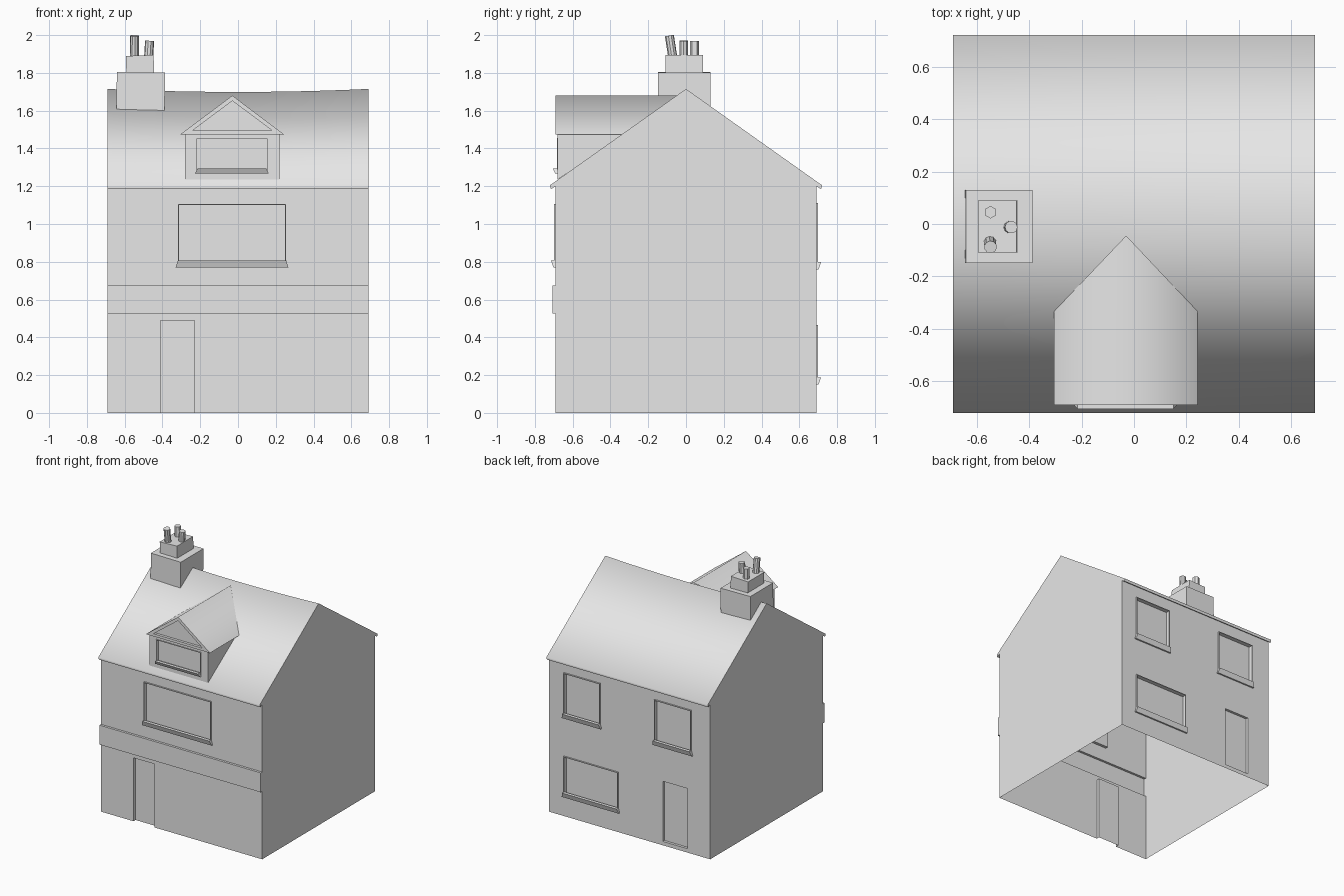
import bpy, bmesh, math
from mathutils import Matrix, Vector

cube = bpy.data.objects.get("Cube")
if cube:
    bpy.data.objects.remove(cube, do_unlink=True)

grey = bpy.data.materials.new("plain grey")
grey.use_nodes = True
grey.diffuse_color = (0.8, 0.8, 0.8, 1)
grey.node_tree.nodes["Principled BSDF"].inputs["Base Color"].default_value = (0.8, 0.8, 0.8, 1)

HALF = 0.69          # half width and depth of the walls
EAVE_Y, EAVE_Z, RIDGE_Z = 0.72, 1.205, 1.715


def finish(name, bm, smooth=None):
    mesh = bpy.data.meshes.new(name)
    bm.to_mesh(mesh)
    bm.free()
    mesh.materials.append(grey)
    obj = bpy.data.objects.new(name, mesh)
    bpy.context.collection.objects.link(obj)
    if smooth:
        bpy.ops.object.select_all(action='DESELECT')
        obj.select_set(True)
        bpy.context.view_layer.objects.active = obj
        bpy.ops.object.shade_smooth_by_angle(angle=math.radians(smooth))
    return obj


def face(bm, points):
    return bm.faces.new([bm.verts.new(p) for p in points])


def ring(rect, y, shrink=0):
    x0, x1, z0, z1 = rect
    s = shrink
    return [(x0 + s, y, z0 + s), (x1 - s, y, z0 + s), (x1 - s, y, z1 - s), (x0 + s, y, z1 - s)]


def wall(name, y, out, area, openings):
    """Wall sheet with openings given as (rect, lip height, pane offset)."""
    bm = bmesh.new()
    xs = sorted({area[0], area[1]} | {v for r, _, _ in openings for v in r[:2]})
    zs = sorted({area[2], area[3]} | {v for r, _, _ in openings for v in r[2:]})
    for x0, x1 in zip(xs, xs[1:]):
        for z0, z1 in zip(zs, zs[1:]):
            cx, cz = (x0 + x1) / 2, (z0 + z1) / 2
            if not any(r[0] < cx < r[1] and r[2] < cz < r[3] for r, _, _ in openings):
                face(bm, ring((x0, x1, z0, z1), y))
    for rect, lip, pane in openings:
        rings = [ring(rect, y)]
        if lip:
            rings += [ring(rect, y + out * lip), ring(rect, y + out * lip, 0.005)]
        rings.append(ring(rect, y + out * pane, 0.005 if lip else 0))
        for a, b in zip(rings, rings[1:]):
            for i in range(4):
                j = (i + 1) % 4
                if i or rect[2] > 0:      # a doorway at ground level has no threshold
                    face(bm, (a[i], a[j], b[j], b[i]))
        face(bm, rings[-1])
    bmesh.ops.remove_doubles(bm, verts=bm.verts, dist=1e-5)
    if out > 0:
        bmesh.ops.reverse_faces(bm, faces=bm.faces)
    return finish(name, bm)


def sill(name, x0, x1, z0, z1, y, out):
    """Wedge sill: proud at the top, wider and tucked in at the bottom."""
    bm = bmesh.new()
    for x, s in ((x0, -1), (x1, 1)):
        for depth, z, grow in ((0, z0, 0.012), (0.012, z0, 0.012), (0.025, z1, 0), (0, z1, 0)):
            bm.verts.new((x + s * grow, y + out * depth, z))
    bmesh.ops.convex_hull(bm, input=bm.verts)
    bmesh.ops.dissolve_limit(bm, angle_limit=0.02, verts=bm.verts, edges=bm.edges)
    finish(name, bm)


# Front and back walls with windows, doors and the shop band
LIP, PANE = 0.01, -0.022
front_window = (-0.318, 0.255, 0.78, 1.105)
back_windows = {"upper_left": (0.25, 0.56, 0.77, 1.11),
                "upper_right": (-0.53, -0.215, 0.77, 1.11),
                "lower": (0.095, 0.56, 0.16, 0.465)}
wall("front_wall", -HALF, -1, (-HALF, HALF, 0, 1.2),
     [(front_window, LIP, PANE),
      ((-HALF, HALF, 0.525, 0.675), 0, 0.018),
      ((-0.41, -0.23, 0, 0.49), 0, -0.025)])
wall("back_wall", HALF, 1, (-HALF, HALF, 0, 1.2),
     [(r, LIP, PANE) for r in back_windows.values()]
     + [((-0.495, -0.285, 0.03, 0.495), 0, -0.02)])
sill("front_sill", -0.318, 0.255, 0.77, 0.807, -HALF, -1)
for label, r in back_windows.items():
    sill(label + "_back_sill", r[0], r[1], r[2] - 0.01, r[2] + 0.028, HALF, 1)

# Gable ends, including the eave tips
eave = [(HALF, 1.2), (0.715, 1.185), (EAVE_Y, EAVE_Z)]
roof_profile = [(-y, z) for y, z in eave] + [(0, RIDGE_Z)] + eave[::-1]
for label, x in (("right", -HALF), ("left", HALF)):
    bm = bmesh.new()
    outline = [(-HALF, 0)] + roof_profile + [(HALF, 0)]
    f = face(bm, [(x, y, z) for y, z in outline])
    f.normal_update()
    if f.normal.x * x < 0:
        f.normal_flip()
    finish(label + "_gable", bm)

# Main roof with a slightly sagging ridge
bm = bmesh.new()
steps = 12
rows = []
for i in range(steps + 1):
    x = HALF * (2 * i / steps - 1)
    sag = 0.016 * (1 - (x / HALF) ** 2)
    rows.append([bm.verts.new((x, y, z - (sag if y == 0 else 0))) for y, z in roof_profile])
for a, b in zip(rows, rows[1:]):
    for k in range(len(roof_profile) - 1):
        bm.faces.new((a[k], b[k], b[k + 1], a[k + 1]))
finish("main_roof", bm, 80)


def slope_y(z):
    return -(RIDGE_Z - z) / (RIDGE_Z - EAVE_Z) * EAVE_Y


# Dormer walls
DX0, DX1, DY, DZ0, DZ1 = -0.28, 0.22, -0.68, 1.235, 1.475
wall("dormer_front", DY, -1, (DX0, DX1, DZ0, DZ1),
     [((-0.225, 0.16, 1.28, 1.455), 0.004, -0.02)])
sill("dormer_sill", -0.215, 0.15, 1.268, 1.294, DY, -1)
for label, x in (("right", DX0), ("left", DX1)):
    bm = bmesh.new()
    f = face(bm, [(x, DY, DZ0), (x, DY, DZ1), (x, slope_y(DZ1) + 0.01, DZ1)])
    if x > 0:
        f.normal_flip()
    finish("dormer_" + label + "_side", bm)

# Dormer roof with a recessed pediment
bm = bmesh.new()
outer = [(-0.305, 1.475), (0.243, 1.475), (-0.03, 1.68)]
inner = [(-0.24, 1.495), (0.18, 1.495), (-0.03, 1.652)]
tri = lambda pts, y: [(x, y, z) for x, z in pts]
rings = [[(x, slope_y(z) + 0.005, z) for x, z in outer],
         tri(outer, -0.69), tri(inner, -0.69), tri(inner, -0.67)]
for a, b in zip(rings, rings[1:]):
    for i in range(3):
        j = (i + 1) % 3
        face(bm, (a[i], a[j], b[j], b[i]))
face(bm, rings[-1])
bmesh.ops.remove_doubles(bm, verts=bm.verts, dist=1e-5)
finish("dormer_roof", bm, 80)


# Chimney
def block(name, x0, x1, y0, y1, z0, z1, tilt):
    bm = bmesh.new()
    centre = Vector(((x0 + x1) / 2, (y0 + y1) / 2, (z0 + z1) / 2))
    bmesh.ops.create_cube(bm, size=1, matrix=Matrix.Translation(centre)
                          @ Matrix.Rotation(math.radians(tilt), 4, 'Y')
                          @ Matrix.Diagonal((x1 - x0, y1 - y0, z1 - z0, 1)))
    finish(name, bm)


block("chimney_base", -0.643, -0.388, -0.148, 0.13, 1.52, 1.803, 0.7)
block("chimney_stack", -0.592, -0.445, -0.108, 0.09, 1.78, 1.892, -2)

pots = [((-0.547, 0.045, 1.87), (-0.547, 0.045, 1.968)),
        ((-0.474, -0.012, 1.87), (-0.468, -0.012, 1.97)),
        ((-0.549, -0.068, 1.87), (-0.547, -0.088, 1.997))]
for n, (low, high) in enumerate(pots, 1):
    low, high = Vector(low), Vector(high)
    axis = high - low
    bm = bmesh.new()
    bmesh.ops.create_cone(bm, cap_ends=True, segments=6 if n == 1 else 10,
                          radius1=0.024, radius2=0.024, depth=axis.length,
                          matrix=Matrix.Translation((low + high) / 2)
                          @ axis.to_track_quat('Z', 'Y').to_matrix().to_4x4())
    finish("chimney_pot_%d" % n, bm)
